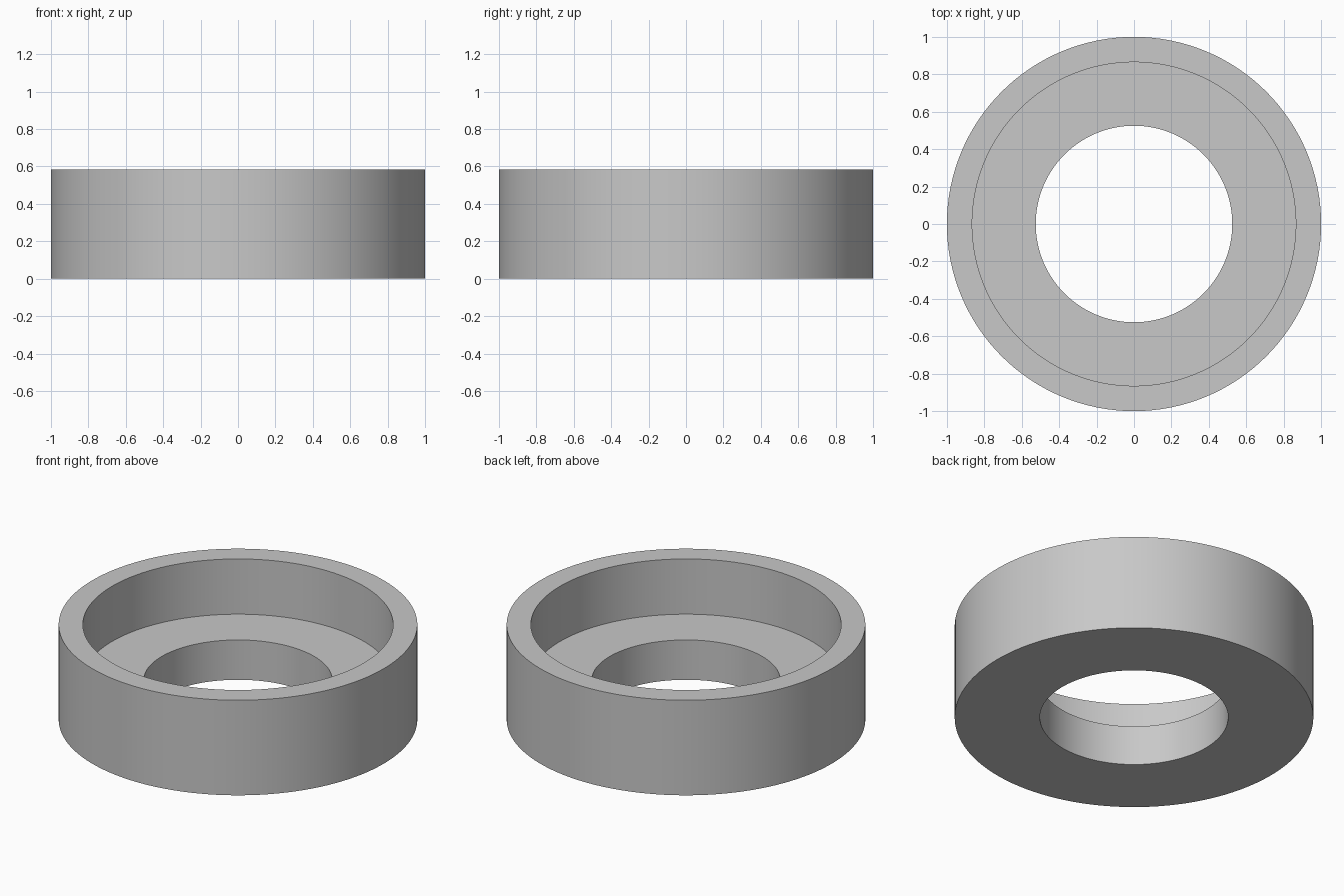
import bpy
import bmesh
import math

if "Cube" in bpy.data.objects:
    bpy.data.objects.remove(bpy.data.objects["Cube"])

SEGMENTS = 128

# Single grey finish
grey = bpy.data.materials.new("light grey")
grey.diffuse_color = (0.58, 0.58, 0.58, 1.0)
grey.use_nodes = True
grey.node_tree.nodes["Principled BSDF"].inputs["Base Color"].default_value = grey.diffuse_color

# Ring cross-section (radius, height): outer wall, rim, recess, floor, bore
PROFILE = [(1.0, 0.0), (1.0, 0.585), (0.865, 0.585),
           (0.865, 0.245), (0.525, 0.245), (0.525, 0.0)]


def lathe(name, profile, material):
    """Revolve a closed profile around the z axis."""
    bm = bmesh.new()
    rings = []
    for i in range(SEGMENTS):
        a = 2 * math.pi * i / SEGMENTS
        rings.append([bm.verts.new((r * math.cos(a), r * math.sin(a), z))
                      for r, z in profile])
    n = len(profile)
    for i in range(SEGMENTS):
        here, there = rings[i], rings[(i + 1) % SEGMENTS]
        for j in range(n):
            k = (j + 1) % n
            bm.faces.new((here[j], there[j], there[k], here[k]))
    bmesh.ops.recalc_face_normals(bm, faces=bm.faces)
    mesh = bpy.data.meshes.new(name)
    bm.to_mesh(mesh)
    bm.free()
    mesh.materials.append(material)
    obj = bpy.data.objects.new(name, mesh)
    bpy.context.collection.objects.link(obj)
    return obj


# Stepped ring with a wide recess above a narrower through hole
ring = lathe("recessed_ring", PROFILE, grey)
bpy.context.view_layer.objects.active = ring
ring.select_set(True)
bpy.ops.object.shade_smooth_by_angle(angle=math.radians(30))
